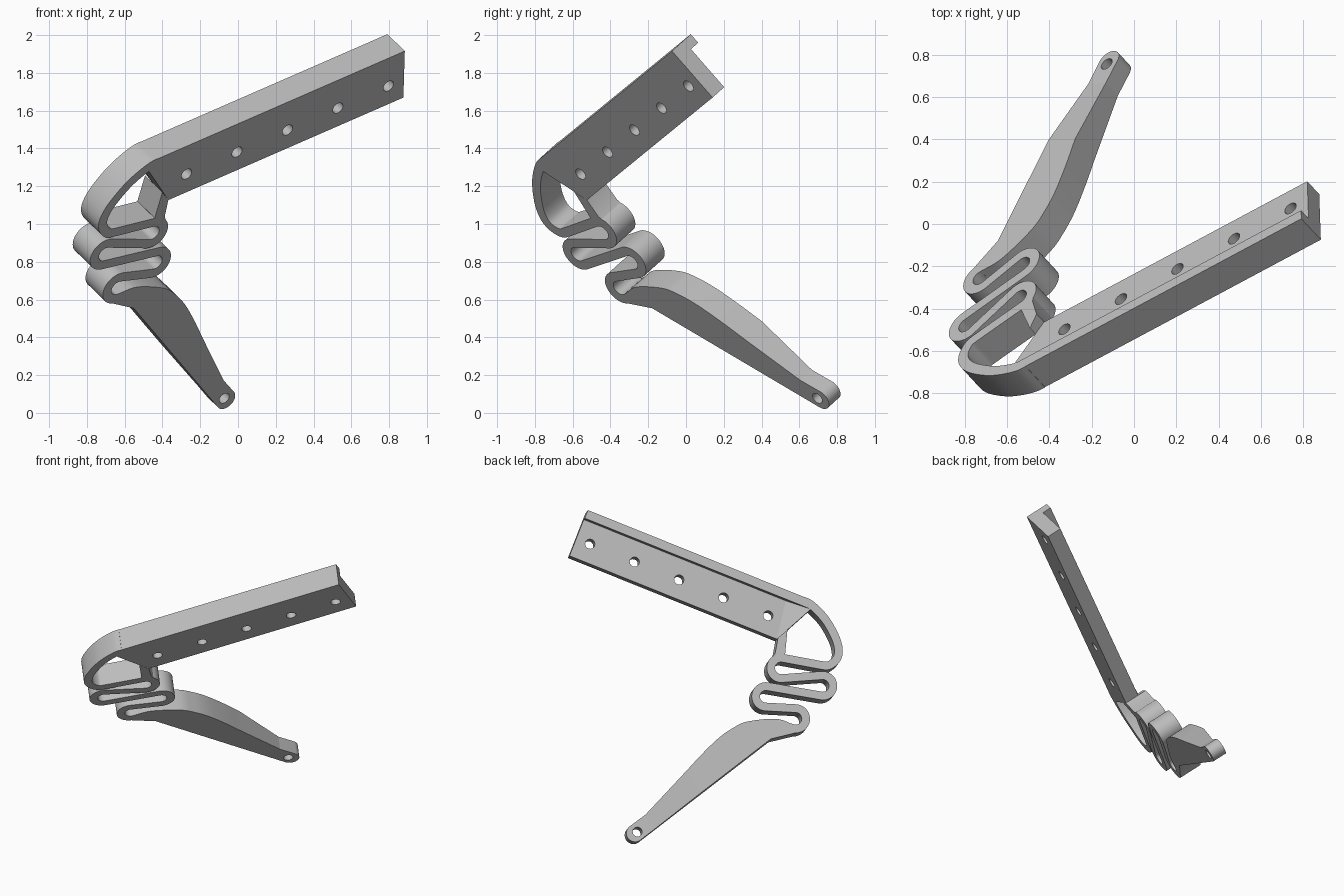
import bpy, bmesh
from math import cos, sin, radians, pi
from mathutils import Vector, Matrix

cube = bpy.data.objects.get("Cube")
if cube:
    bpy.data.objects.remove(cube)

# One grey material
grey = bpy.data.materials.new("light_grey")
grey.use_nodes = True
grey.diffuse_color = (0.5, 0.5, 0.5, 1)
grey.node_tree.nodes["Principled BSDF"].inputs["Base Color"].default_value = grey.diffuse_color

# Tilted working frame: local x along the rail, y across it, z towards the front face
U = Vector((0.823, 0.44, 0.359)).normalized()
F = Vector((0.567, -0.612, -0.551))
F = (F - U * F.dot(U)).normalized()
FRAME = Matrix((U, F.cross(U), F)).transposed().to_4x4()
FRONT, FLOOR, BACK = -0.509, -0.609, -0.671


def finish(name, bm, angle=25):
    bmesh.ops.recalc_face_normals(bm, faces=bm.faces)
    mesh = bpy.data.meshes.new(name)
    bm.to_mesh(mesh)
    bm.free()
    mesh.materials.append(grey)
    ob = bpy.data.objects.new(name, mesh)
    bpy.context.collection.objects.link(ob)
    ob.matrix_world = FRAME
    smooth(ob, angle)
    return ob


def smooth(ob, angle):
    bpy.ops.object.select_all(action='DESELECT')
    ob.select_set(True)
    bpy.context.view_layer.objects.active = ob
    bpy.ops.object.shade_smooth_by_angle(angle=radians(angle))


def prism(outline, low=BACK, high=FRONT):
    bm = bmesh.new()
    face = bm.faces.new([bm.verts.new((x, y, low)) for x, y in outline])
    new = bmesh.ops.extrude_face_region(bm, geom=[face])["geom"]
    for v in new:
        if isinstance(v, bmesh.types.BMVert):
            v.co.z = high
    return bm


def drill(ob, centres, radius, angle):
    bm = bmesh.new()
    for x, y in centres:
        bmesh.ops.create_cone(bm, cap_ends=True, segments=32, radius1=radius, radius2=radius,
                              depth=0.6, matrix=Matrix.Translation((x, y, FLOOR)))
    cutter = finish("hole_cutter", bm)
    cutter.hide_render = True
    mod = ob.modifiers.new("holes", 'BOOLEAN')
    mod.operation = 'DIFFERENCE'
    mod.object = cutter
    bpy.context.view_layer.update()
    bpy.context.view_layer.objects.active = ob
    bpy.ops.object.modifier_apply(modifier=mod.name)
    bpy.data.objects.remove(cutter)
    smooth(ob, angle)


def arc(cx, cy, r, a0, a1, n=28):
    return [Vector((cx + r * cos(radians(a0 + (a1 - a0) * i / n)),
                    cy + r * sin(radians(a0 + (a1 - a0) * i / n)))) for i in range(n + 1)]


def spline(pts, n=8):
    # Catmull-Rom curve through the points
    p = [Vector(q) for q in pts]
    p = [2 * p[0] - p[1]] + p + [2 * p[-1] - p[-2]]
    out = []
    for a, b, c, d in zip(p, p[1:], p[2:], p[3:]):
        for i in range(n):
            t = i / n
            out.append(0.5 * (2 * b + (c - a) * t + (2 * a - 5 * b + 4 * c - d) * t * t
                              + (3 * b - a - 3 * c + d) * t ** 3))
    return out + [p[-2]]


def ribbon(path, half):
    # Outline of a strip of even width along the path
    left, right = [], []
    for i, p in enumerate(path):
        t = (path[min(i + 1, len(path) - 1)] - path[max(i - 1, 0)]).normalized()
        side = Vector((-t.y, t.x)) * half
        left.append(p + side)
        right.append(p - side)
    return left + right[::-1]


# Rail: drilled web plus a full-depth lip along its top
END, BOTTOM, TOP = 1.382, 1.185, 1.512
web = finish("rail_web", prism([(END, BOTTOM), (END, 1.47), (-0.272, 1.47), (-0.13, BOTTOM)], FLOOR, FRONT))
drill(web, [(-0.016 + 0.3245 * i, 1.313) for i in range(5)], 0.033, 25)
finish("rail_lip", prism([(END, 1.452), (END, TOP), (-0.24, TOP), (-0.268, 1.452)]))

# Ramp from the recessed web up to the loop
bm = bmesh.new()
for co in ((-0.09, 1.455, FLOOR), (-0.13, BOTTOM, FLOOR), (-0.268, 1.455, FLOOR), (-0.268, 1.455, BACK)):
    bm.verts.new(co)
bmesh.ops.convex_hull(bm, input=bm.verts)
finish("web_ramp", bm)

# Loop and folded spring, following one centre line
loop = spline([(-0.2, 1.486), (-0.25, 1.482), (-0.33, 1.452), (-0.41, 1.405), (-0.5, 1.325), (-0.545, 1.255),
               (-0.55, 1.195), (-0.515, 1.137), (-0.455, 1.118)])
R = 0.07
path = (loop + arc(-0.225, 1.0, R, 79, -113) + arc(-0.53, 0.995, R, 67, 257)
        + arc(-0.2, 0.78, R, 77, -107) + arc(-0.44, 0.715, R, 73, 275))
finish("folded_spring", prism(ribbon(path, 0.028)))

# Strut from the rail corner down to the first fold
finish("strut", prism([(-0.13, BOTTOM), (-0.17, 1.26), (-0.215, 1.1), (-0.2, 1.06), (-0.135, 1.01), (-0.15, 1.08)]))

# Arm: s runs to the tip, t across; the back tapers between two bend lines
notch, along, across = Vector((-0.335, 0.523)), Vector((0.523, -0.852)), Vector((0.852, 0.523))


def arm(s, t):
    return notch + along * s + across * t


upper = spline([(-0.44, 0.673), (-0.314, 0.662), arm(0.06, 0.19), arm(0.17, 0.213), arm(0.29, 0.215),
                arm(0.45, 0.194), arm(0.605, 0.165)])
tip = [arm(1.125 + 0.059 * sin(pi * i / 32), 0.038 + 0.059 * cos(pi * i / 32)) for i in range(33)]
bm = prism(upper + [arm(0.99, 0.097)] + tip + [notch, Vector((-0.47, 0.62))])
BEND, THIN = 0.605, 0.99
for s in (BEND, THIN):
    bmesh.ops.bisect_plane(bm, geom=bm.verts[:] + bm.edges[:] + bm.faces[:], dist=1e-5,
                           plane_co=arm(s, 0).to_3d(), plane_no=along.to_3d())
for v in bm.verts:
    if v.co.z < FLOOR:
        k = ((v.co.to_2d() - notch).dot(along) - BEND) / (THIN - BEND)
        v.co.z += (FLOOR - BACK) * min(max(k, 0), 1)
lever = finish("arm", bm, 8)
drill(lever, [arm(1.106, 0.036)], 0.032, 8)
